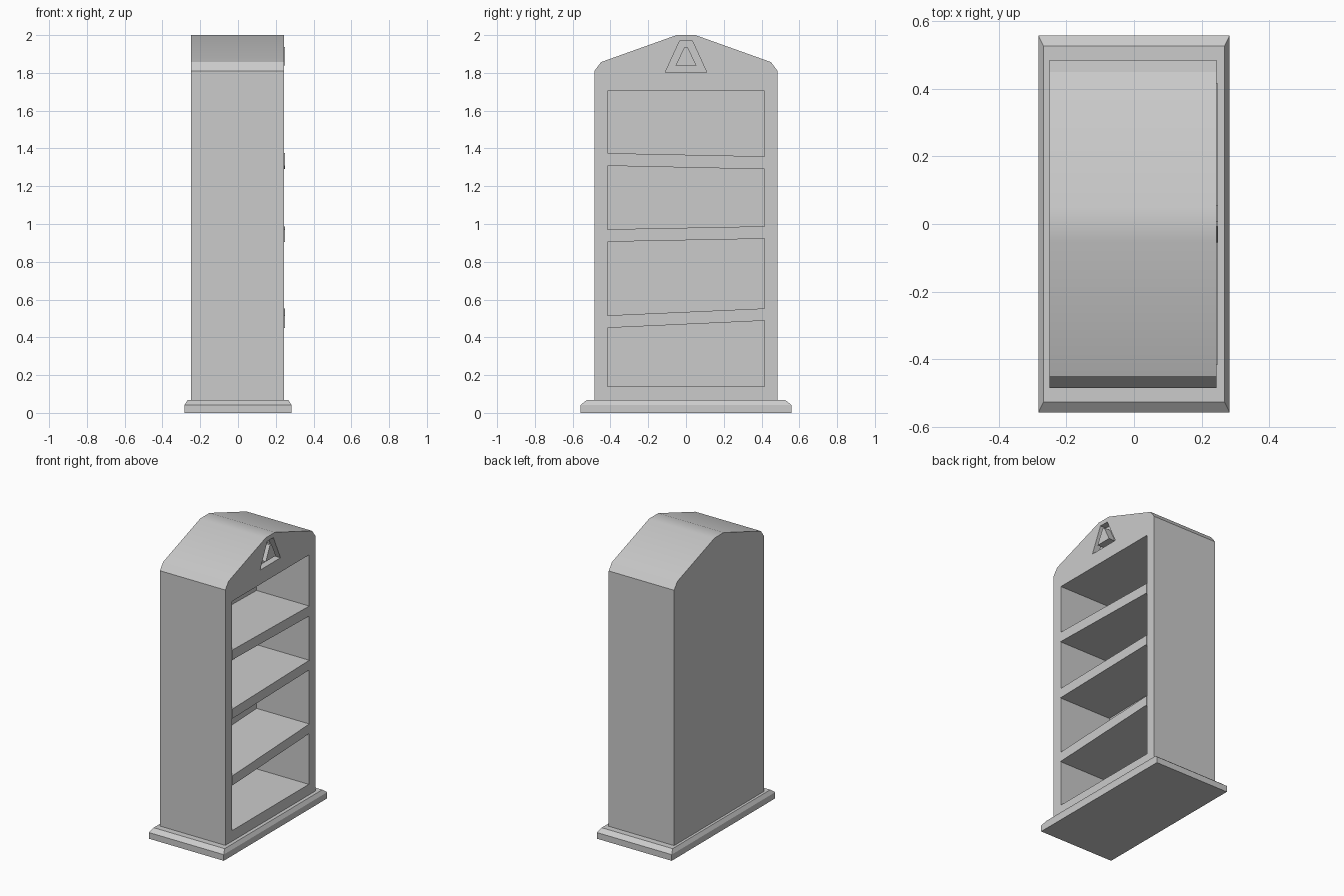
import bpy, bmesh

if "Cube" in bpy.data.objects:
    bpy.data.objects.remove(bpy.data.objects["Cube"])


def prism(name, profile, x0, x1):
    """Extrude a (y, z) outline along x from x0 to x1."""
    bm = bmesh.new()
    face = bm.faces.new([bm.verts.new((x0, y, z)) for y, z in profile])
    ext = bmesh.ops.extrude_face_region(bm, geom=[face])
    verts = [v for v in ext["geom"] if isinstance(v, bmesh.types.BMVert)]
    bmesh.ops.translate(bm, verts=verts, vec=(x1 - x0, 0, 0))
    bmesh.ops.recalc_face_normals(bm, faces=bm.faces)
    mesh = bpy.data.meshes.new(name)
    bm.to_mesh(mesh)
    bm.free()
    obj = bpy.data.objects.new(name, mesh)
    bpy.context.collection.objects.link(obj)
    return obj


def rect(half, z0, z1):
    return [(-half, z0), (half, z0), (half, z1), (-half, z1)]


def mirrored(half_profile):
    """Complete an outline from its +y half, listed bottom to top."""
    return half_profile + [(-y, z) for y, z in reversed(half_profile)]


def activate(obj):
    bpy.ops.object.select_all(action='DESELECT')
    obj.select_set(True)
    bpy.context.view_layer.objects.active = obj


def cut(obj, cutter):
    mod = obj.modifiers.new("cut", 'BOOLEAN')
    mod.operation = 'DIFFERENCE'
    mod.solver = 'EXACT'
    mod.object = cutter
    activate(obj)
    bpy.ops.object.modifier_apply(modifier=mod.name)
    bpy.data.objects.remove(cutter)


BACK, FRONT, PROUD = -0.25, 0.244, 0.248
INNER = -0.15

# Plinth with bevelled upper edge
plinth = prism("plinth", rect(0.558, 0, 0.067), -0.283, 0.283)
bm = bmesh.new()
bm.from_mesh(plinth.data)
top = max(bm.faces, key=lambda f: f.calc_center_median().z)
lower = bmesh.ops.extrude_face_region(bm, geom=[top])
rim = [v for v in lower["geom"] if isinstance(v, bmesh.types.BMVert)]
for v in bm.verts:
    if v in rim:
        v.co.x *= 0.268 / 0.283
        v.co.y *= 0.527 / 0.558
    elif v.co.z > 0.05:
        v.co.z = 0.042
bmesh.ops.delete(bm, geom=[f for f in bm.faces
                           if len(f.verts) == 4 and f.normal.z > 0.9
                           and all(abs(v.co.z - 0.042) < 1e-4 for v in f.verts)],
                 context='FACES_ONLY')
bmesh.ops.recalc_face_normals(bm, faces=bm.faces)
bm.to_mesh(plinth.data)
bm.free()

# Cabinet body with one large recess
body = prism("cabinet_body", rect(0.485, 0.067, 1.77), BACK, FRONT)
cut(body, prism("recess_cutter", rect(0.415, 0.14, 1.705), INNER, 0.4))

# Slightly tilted shelves: (left bottom, right bottom, right top, left top)
for i, (lb, rb, rt, lt) in enumerate([(0.45, 0.488, 0.553, 0.516),
                                      (0.906, 0.922, 0.988, 0.972),
                                      (1.308, 1.29, 1.358, 1.375)]):
    prism(f"shelf_{i + 1}", [(-0.415, lb), (0.415, rb), (0.415, rt), (-0.415, lt)],
          INNER, PROUD)

# Pediment with a trapezoid recess in its face
pediment = prism("pediment", mirrored([(0.485, 1.77), (0.485, 1.81),
                                       (0.45, 1.857), (0.05, 2.0)]), BACK, FRONT)
cut(pediment, prism("ornament_cutter", mirrored([(0.11, 1.803), (0.033, 1.97)]),
                    0.2, 0.4))
activate(pediment)
bpy.ops.object.shade_smooth_by_angle()

# Raised wedge standing in the recess
prism("ornament_wedge", mirrored([(0.055, 1.84), (0.008, 1.937)]), 0.2, PROUD)
